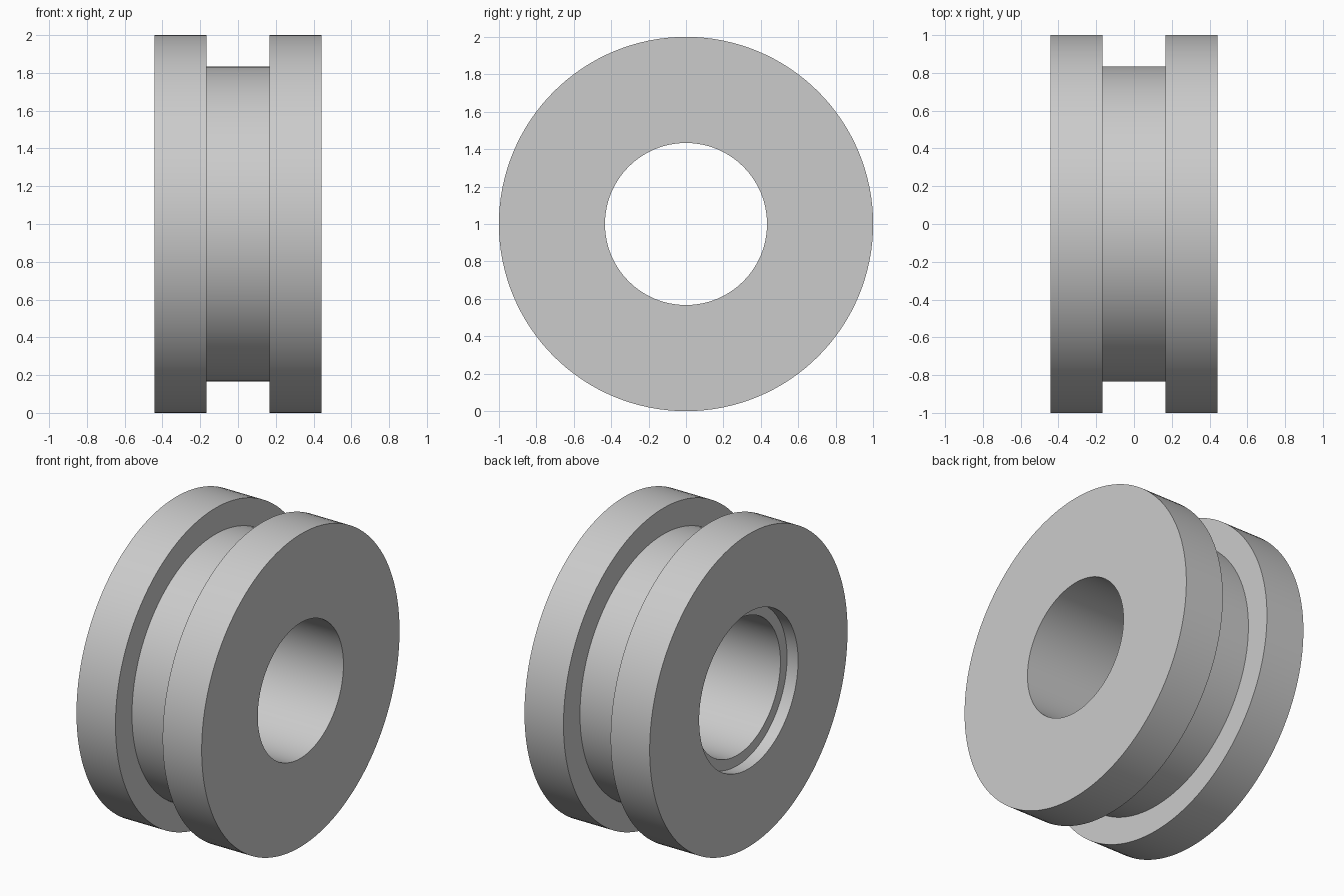
import bpy, bmesh, math
from mathutils import Vector, Matrix

cube = bpy.data.objects.get("Cube")
if cube:
    bpy.data.objects.remove(cube, do_unlink=True)

# Plain grey metal
grey = bpy.data.materials.new("light grey")
grey.use_nodes = True
colour = (0.6, 0.6, 0.6, 1)
grey.diffuse_color = colour
grey.node_tree.nodes["Principled BSDF"].inputs["Base Color"].default_value = colour

HALF, GROOVE = 0.443, 0.167             # half width of wheel and of groove
RIM, CORE, BORE, RECESS = 1.0, 0.833, 0.433, 0.5
DEPTH = 0.078                           # depth of the recess on the right face
SEGMENTS = 128

# Closed cross-section as (x, radius): rims, groove, bore and bearing recess
profile = [
    (-HALF, RIM), (-GROOVE, RIM), (-GROOVE, CORE), (GROOVE, CORE),
    (GROOVE, RIM), (HALF, RIM), (HALF, BORE),
    (-HALF + DEPTH, BORE), (-HALF + DEPTH, RECESS), (-HALF, RECESS),
]

# Revolve the section around the x axis
bm = bmesh.new()
verts = [bm.verts.new((x, 0, r)) for x, r in profile]
edges = [bm.edges.new((v, verts[(i + 1) % len(verts)])) for i, v in enumerate(verts)]
bmesh.ops.spin(bm, geom=verts + edges, cent=(0, 0, 0), axis=(1, 0, 0),
               angle=math.tau, steps=SEGMENTS, use_merge=True)
bmesh.ops.remove_doubles(bm, verts=bm.verts, dist=1e-4)
bmesh.ops.recalc_face_normals(bm, faces=bm.faces)
bmesh.ops.translate(bm, verts=bm.verts, vec=Vector((0, 0, RIM)))

mesh = bpy.data.meshes.new("grooved_wheel")
bm.to_mesh(mesh)
bm.free()
mesh.materials.append(grey)
wheel = bpy.data.objects.new("grooved_wheel", mesh)
bpy.context.collection.objects.link(wheel)

# Smooth round walls, crisp rims
bpy.ops.object.select_all(action="DESELECT")
wheel.select_set(True)
bpy.context.view_layer.objects.active = wheel
bpy.ops.object.shade_smooth_by_angle(angle=math.radians(30))
